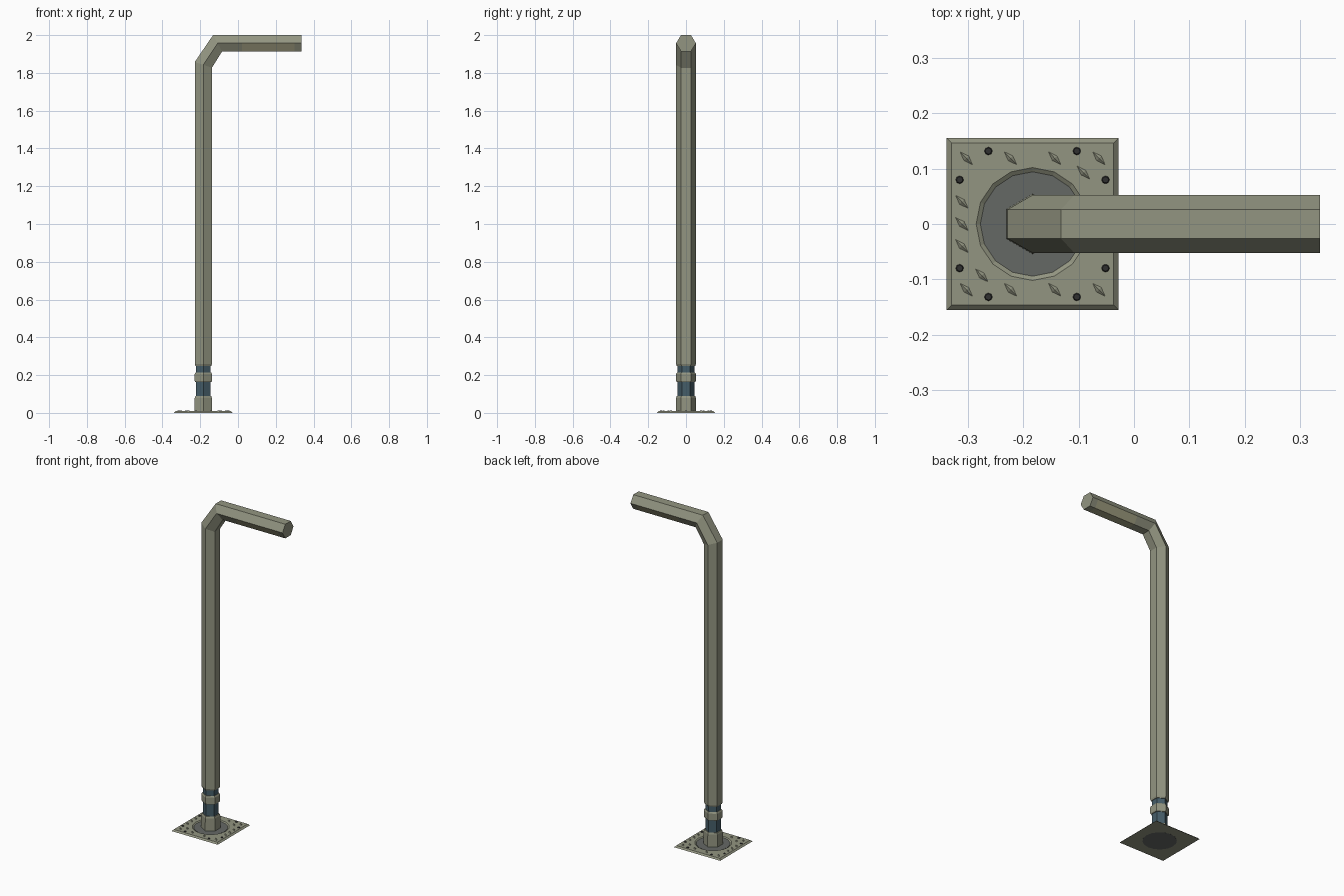
import bpy, bmesh, math
from mathutils import Matrix, Vector

if "Cube" in bpy.data.objects:
    bpy.data.objects.remove(bpy.data.objects["Cube"])

CX = -0.1835  # pole axis


def material(name, rgb):
    m = bpy.data.materials.new(name)
    m.diffuse_color = (*rgb, 1)
    m.use_nodes = True
    m.node_tree.nodes["Principled BSDF"].inputs["Base Color"].default_value = m.diffuse_color
    return m


OLIVE = material("olive_metal", (0.29, 0.30, 0.22))
DARK = material("dark_metal", (0.13, 0.14, 0.13))
BLUE = material("blue_steel", (0.06, 0.11, 0.14))
LAMP = material("lamp_panel", (0.37, 0.36, 0.23))
BLACK = material("bolt_black", (0.03, 0.03, 0.03))


def finish(name, bm, *mats):
    bmesh.ops.recalc_face_normals(bm, faces=bm.faces[:])
    me = bpy.data.meshes.new(name)
    bm.to_mesh(me)
    bm.free()
    for m in mats:
        me.materials.append(m)
    ob = bpy.data.objects.new(name, me)
    bpy.context.collection.objects.link(ob)
    return ob


def loft(name, stations, *mats, panel=None):
    """Hexagonal loft; each station = outer xz, inner xz, half width in y."""
    bm = bmesh.new()
    rings = []
    for o, i, w in stations:
        o, i = Vector(o), Vector(i)
        ring = []
        for t, s in ((0, .5), (.5, 1), (1, .5), (1, -.5), (.5, -1), (0, -.5)):
            p = o.lerp(i, t)
            ring.append(bm.verts.new((p.x, s * w, p.y)))
        rings.append(ring)
    for k, (a, b) in enumerate(zip(rings, rings[1:])):
        for j in range(6):
            f = bm.faces.new((a[j], a[(j + 1) % 6], b[(j + 1) % 6], b[j]))
            if k == panel and j in (1, 2, 3):
                f.material_index = 1
    bm.faces.new(rings[0])
    bm.faces.new(rings[-1])
    return finish(name, bm, *mats)


def upright(name, profile, mat):
    return loft(name, [((CX - h, z), (CX + h, z), h / 0.866) for z, h in profile], mat)


# bent pole and arm with a lamp panel on its lower facets
H, W = 0.0453, 0.0525
stations = [((CX - H + .004, .248), (CX + H - .004, .248), W - .004),
            ((CX - H, .258), (CX + H, .258), W),
            ((CX - H, 1.858), (CX + H, 1.827), W),
            ((-.132, 2.0), (-.084, 1.914), W)]
stations += [((x, 2.0), (x, 1.914), W) for x in (.02, .30, .337)]
loft("bent_pole", stations, OLIVE, LAMP, panel=4)

# socket, inner sleeve and collar at the foot
upright("foot_socket", [(.003, .047), (.08, .0455), (.09, .042)], OLIVE)
upright("inner_sleeve", [(.08, .038), (.252, .038)], BLUE)
upright("collar", [(.163, .042), (.169, .0455), (.207, .0455), (.215, .041)], OLIVE)

# square plate with chamfered rim and a round sunken centre
T = 0.009
bm = bmesh.new()
bmesh.ops.create_cone(bm, cap_ends=True, segments=4, radius1=.1555 * 2 ** .5,
                      radius2=.1465 * 2 ** .5, depth=T,
                      matrix=Matrix.Translation((CX, 0, T / 2)) @ Matrix.Rotation(math.pi / 4, 4, 'Z'))
plate = finish("base_plate", bm, OLIVE)
bm = bmesh.new()
bmesh.ops.create_cone(bm, cap_ends=True, segments=16, radius1=.094, radius2=.1035,
                      depth=T - .002, matrix=Matrix.Translation((CX, 0, (T + .004) / 2)))
cutter = finish("recess_cutter", bm, DARK)
cutter.hide_render = True
cutter.hide_viewport = True
mod = plate.modifiers.new("recess", 'BOOLEAN')
mod.operation = 'DIFFERENCE'
mod.solver = 'EXACT'
mod.object = cutter

# dark disc lining the recess, visible from both sides
bm = bmesh.new()
bmesh.ops.create_cone(bm, cap_ends=True, segments=16, radius1=.0945, radius2=.0945,
                      depth=.005, matrix=Matrix.Translation((CX, 0, .0023)))
finish("recess_disc", bm, DARK)

# raised diamond treads
spots = [(x, y) for x in (-.12, -.04, .04, .12) for y in (-.119, .119)]
spots += [(x, y) for x in (-.128, .128) for y in (-.04, 0, .04)]
spots += [(.092, .093), (-.092, -.093)]
bm = bmesh.new()
for x, y in spots:
    bmesh.ops.create_cone(
        bm, cap_ends=True, segments=4, radius1=1, radius2=.0, depth=1,
        matrix=Matrix.Translation((CX + x, y, T + .002)) @ Matrix.Rotation(math.radians(-46), 4, 'Z')
        @ Matrix.Diagonal((.0195, .0072, .006, 1)))
finish("diamond_treads", bm, OLIVE)

# eight bolts through the plate
bm = bmesh.new()
bolts = [(sx * a, sy * b) for a, b in ((.08, .132), (.132, .08)) for sx in (-1, 1) for sy in (-1, 1)]
for x, y in bolts:
    bmesh.ops.create_cone(bm, cap_ends=True, segments=8, radius1=.0078, radius2=.0055,
                          depth=.004, matrix=Matrix.Translation((CX + x, y, T + .001)))
finish("bolts", bm, BLACK)
